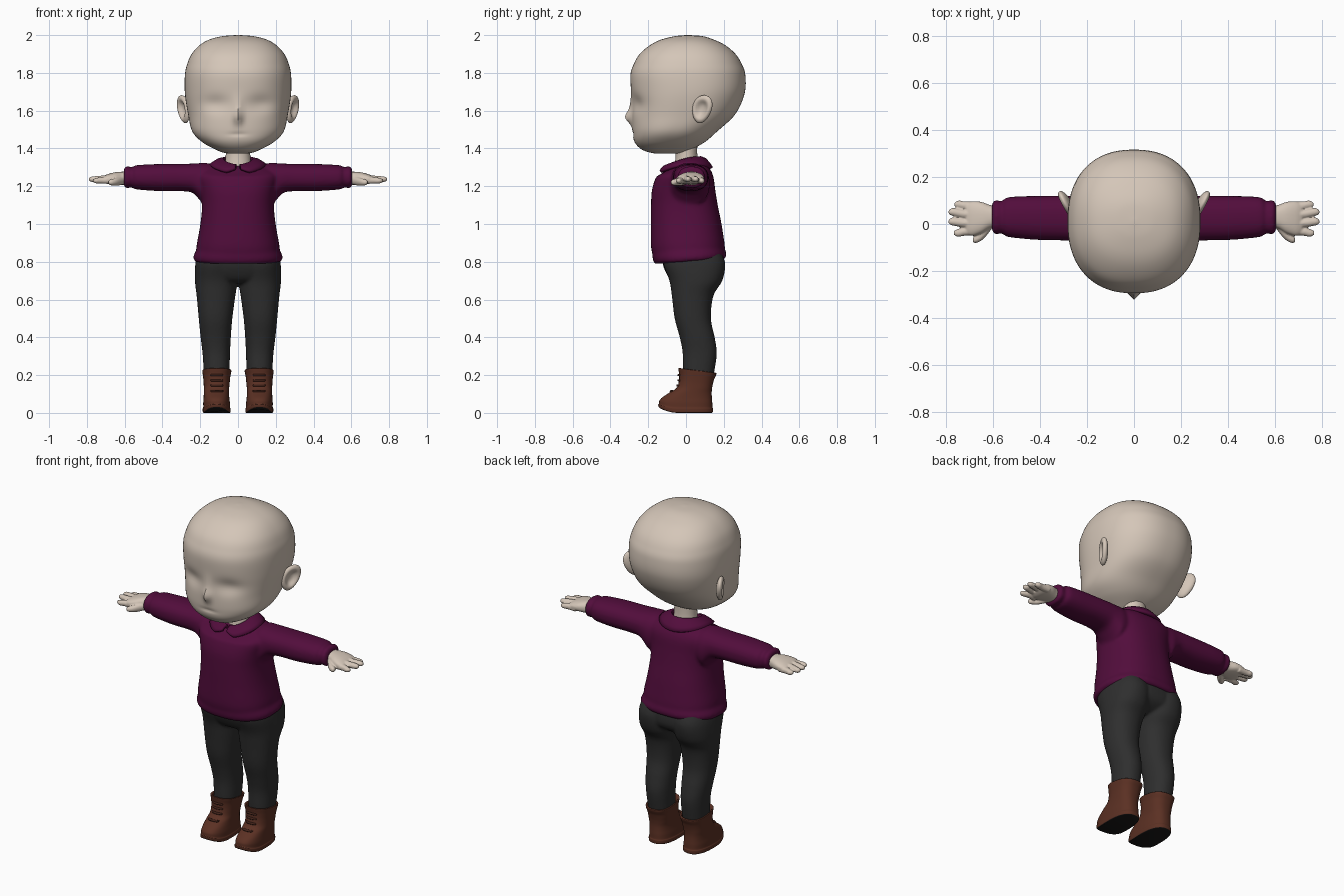
import bpy, bmesh, math
from mathutils import Matrix, Vector


def material(name, rgb):
    m = bpy.data.materials.new(name)
    m.diffuse_color = (*rgb, 1)
    return m


SKIN = material("skin", (0.66, 0.565, 0.48))
WOOL = material("plum wool", (0.085, 0.004, 0.045))
CLOTH = material("charcoal cloth", (0.028, 0.028, 0.028))
LEATHER = material("brown leather", (0.105, 0.030, 0.017))
LACE = material("dark lace", (0.05, 0.015, 0.009))
SOLE = material("black sole", (0.010, 0.009, 0.009))


def spline(rows, steps):
    """Smooth curve through all rows (Catmull-Rom)."""
    out = []
    for i in range(len(rows) - 1):
        a, b, c, d = (rows[max(0, min(len(rows) - 1, i + k))] for k in (-1, 0, 1, 2))
        for s in range(steps):
            t = s / steps
            out.append([0.5 * (2*q + (r-p)*t + (2*p-5*q+4*r-w)*t*t + (3*q-p-3*r+w)*t**3)
                        for p, q, r, w in zip(a, b, c, d)])
    return out + [list(rows[-1])]


def tube(bm, rows, axis='z', n=32, p=2.0, steps=5, side=1, warp=None):
    """Loft of rounded sections; a row is (position, min1, max1, min2, max2)."""
    rings = []
    for t, a0, a1, b0, b1 in spline(rows, steps):
        ring = []
        for k in range(n):
            c, s = math.cos(2*math.pi*k/n), math.sin(2*math.pi*k/n)
            u = (a0+a1)/2 + (a1-a0)/2 * math.copysign(abs(c)**(2/p), c)
            v = (b0+b1)/2 + (b1-b0)/2 * math.copysign(abs(s)**(2/p), s)
            co = Vector((u, v, t) if axis == 'z' else (t, u, v))
            if warp:
                co = warp(co)
            co.x *= side
            ring.append(bm.verts.new(co))
        rings.append(ring)
    for r0, r1 in zip(rings, rings[1:]):
        for k in range(n):
            j = (k+1) % n
            bm.faces.new((r0[k], r0[j], r1[j], r1[k]))
    bm.faces.new(rings[0])
    bm.faces.new(rings[-1])


def finish(name, bm, mats, rule=None, voxel=0, solid=0, relax=4):
    bmesh.ops.recalc_face_normals(bm, faces=bm.faces)
    if rule:
        bm.normal_update()
        for f in bm.faces:
            f.material_index = rule(f)
    me = bpy.data.meshes.new(name)
    bm.to_mesh(me)
    bm.free()
    ob = bpy.data.objects.new(name, me)
    bpy.context.collection.objects.link(ob)
    for m in mats:
        me.materials.append(m)
    bpy.ops.object.select_all(action='DESELECT')
    ob.select_set(True)
    bpy.context.view_layer.objects.active = ob
    bpy.ops.object.shade_smooth_by_angle(angle=math.radians(50))
    if solid:
        mod = ob.modifiers.new("thickness", 'SOLIDIFY')
        mod.thickness, mod.offset = solid, 0
    if voxel:  # fuse the overlapping lofts into one soft skin
        mod = ob.modifiers.new("fuse", 'REMESH')
        mod.mode, mod.voxel_size, mod.use_smooth_shade = 'VOXEL', voxel, True
        mod = ob.modifiers.new("relax", 'SMOOTH')
        mod.factor, mod.iterations = 0.5, relax
    return ob


# Head with nose, eye sockets and mouth
def face(co):
    x, z = co.x, co.z
    if co.y < -0.12:
        co.y -= 0.034 * math.exp(-(x/0.022)**2 - ((z-1.565)/0.035)**2)
        co.y -= 0.010 * math.exp(-(x/0.02)**2 - ((z-1.62)/0.05)**2)
        co.y += 0.020 * math.exp(-((abs(x)-0.12)/0.075)**2 - ((z-1.635)/0.045)**2)
        co.y += 0.006 * math.exp(-(x/0.045)**2 - ((z-1.475)/0.009)**2)
    return co


bm = bmesh.new()
tube(bm, [(1.372, -.01, .01, -.13, -.08), (1.376, -.07, .07, -.18, -.02), (1.395, -.12, .12, -.235, .03),
          (1.434, -.19, .19, -.272, .10), (1.49, -.242, .242, -.283, .165), (1.58, -.264, .264, -.286, .26),
          (1.69, -.281, .281, -.29, .31), (1.79, -.281, .281, -.294, .314), (1.85, -.268, .268, -.275, .294),
          (1.90, -.245, .245, -.245, .262), (1.945, -.205, .205, -.193, .21), (1.975, -.155, .155, -.135, .15),
          (1.994, -.085, .085, -.06, .09), (2.0, -.01, .01, 0, .02)], n=128, p=2.3, steps=8, warp=face)
finish("head", bm, [SKIN])

# Ears: cupped discs angled out toward the back
bm = bmesh.new()
for side in (1, -1):
    ear = bmesh.ops.create_uvsphere(bm, u_segments=32, v_segments=24, radius=1)['verts']
    turn = Matrix.Rotation(math.radians(-27), 3, 'Z')
    for v in ear:
        c = v.co.copy()
        r = math.hypot(c.y, c.z)
        x = 0.024 * c.x
        if c.x > 0:
            x -= 0.030 * math.exp(-(r/0.6)**4) * c.x
        q = turn @ Vector((x, 0.057 * c.y * (1 + 0.15*c.z), 0.074 * c.z))
        v.co = ((0.288 + q.x + 0.14*q.z) * side, 0.085 + q.y + 0.15*q.z, 1.608 + q.z)
finish("ears", bm, [SKIN])

# Neck
bm = bmesh.new()
tube(bm, [(1.22, -.08, .08, -.07, .075), (1.30, -.072, .072, -.062, .068), (1.36, -.065, .065, -.055, .06),
          (1.43, -.065, .065, -.055, .06)])
finish("neck", bm, [SKIN])


# Sweater: torso with rolled hem, and sleeves with cuffs
def drape(co):
    if co.z < 0.95:
        co.z += 0.07 * co.y * (0.95 - co.z) / 0.15
    if co.z > 1.25 and co.y < 0:
        co.z += 0.3 * co.y * (co.z - 1.25) / 0.07
    return co


bm = bmesh.new()
tube(bm, [(.80, -.205, .205, -.145, .185), (.803, -.228, .228, -.165, .205), (.825, -.236, .236, -.176, .214),
          (.85, -.227, .227, -.178, .209), (.862, -.221, .221, -.181, .206), (.90, -.217, .217, -.186, .203),
          (1.0, -.199, .199, -.186, .188), (1.10, -.190, .190, -.185, .168), (1.18, -.198, .198, -.180, .155),
          (1.25, -.215, .215, -.158, .145), (1.29, -.195, .195, -.128, .128), (1.32, -.13, .13, -.085, .10),
          (1.327, -.08, .08, -.06, .08)], n=64, p=2.4, warp=drape)
for side in (1, -1):
    tube(bm, [(.08, -.06, .11, 1.15, 1.31), (.17, -.085, .125, 1.10, 1.323), (.205, -.08, .122, 1.13, 1.322),
              (.24, -.075, .12, 1.165, 1.32), (.30, -.07, .12, 1.174, 1.318), (.40, -.068, .119, 1.174, 1.318),
              (.48, -.062, .118, 1.178, 1.315), (.54, -.054, .113, 1.184, 1.311), (.555, -.043, .10, 1.19, 1.303),
              (.565, -.04, .097, 1.195, 1.30), (.58, -.043, .10, 1.19, 1.305), (.597, -.041, .098, 1.193, 1.303),
              (.605, -.02, .08, 1.21, 1.285)],
         axis='x', n=40, p=2.3, side=side)
finish("sweater", bm, [WOOL], voxel=0.009)

# Round folded collar, split at the front
bm = bmesh.new()
rows = []
for i in range(61):
    a = math.radians(7 + 346 * i / 60)
    front, s2 = ((1 + math.cos(a)) / 2)**2, math.sin(a)**2
    zin, zout = 1.348 - 0.042*front, 1.296 + 0.022*s2 - 0.028*front
    end = min(1, min(i, 60 - i) / 5 + 0.35)   # rounds the collar tips
    prof = [(.072, .078, zin - .012), (.082, .088, zin + .003), (.105, .108, zin * .8 + zout * .2 + .004),
            (.128, .128, zin * .35 + zout * .65 + .003), (.146, .142, zout)]
    row = []
    for j, (rx, ry, z) in enumerate(prof):
        w = end if j > 2 else 1
        rx, ry, z = (prof[2][k] + (q - prof[2][k]) * w for k, q in enumerate((rx, ry, z)))
        row.append(bm.verts.new((rx*math.sin(a), -0.006 - ry*math.cos(a), z)))
    rows.append(row)
for r0, r1 in zip(rows, rows[1:]):
    for j in range(4):
        bm.faces.new((r0[j], r0[j+1], r1[j+1], r1[j]))
finish("collar", bm, [WOOL], solid=0.016)

# Hands: palm, four fingers and a thumb
bm = bmesh.new()
for side in (1, -1):
    tube(bm, [(.57, -.015, .075, 1.207, 1.277), (.61, -.018, .08, 1.206, 1.277), (.65, -.04, .094, 1.209, 1.274),
              (.69, -.05, .096, 1.212, 1.264), (.715, -.04, .085, 1.222, 1.252)], axis='x', p=2.4, side=side)
    for y0, y1, tip, z in ((.078, .083, .765, 1.23), (.042, .051, .79, 1.238),
                           (.004, .010, .79, 1.238), (-.032, -.038, .768, 1.23)):
        tube(bm, [(.67, y0-.018, y0+.018, z-.018, z+.02), (.72, y0-.018, y0+.018, z-.017, z+.018),
                  (tip-.02, y1-.017, y1+.017, z-.016, z+.014), (tip-.004, y1-.01, y1+.01, z-.010, z+.009),
                  (tip, y1-.002, y1+.002, z-.002, z+.002)], axis='x', n=16, side=side)
    tube(bm, [(.605, -.02, .02, 1.21, 1.25), (.635, -.058, -.005, 1.203, 1.247), (.66, -.077, -.035, 1.203, 1.24),
              (.68, -.081, -.052, 1.207, 1.234), (.686, -.072, -.062, 1.217, 1.225)],
         axis='x', n=16, side=side)
finish("hands", bm, [SKIN], voxel=0.0045, relax=2)

# Trousers: hips and two legs
bm = bmesh.new()
tube(bm, [(.90, -.20, .20, -.13, .18), (.80, -.222, .222, -.125, .20), (.74, -.222, .222, -.105, .19),
          (.70, -.19, .19, -.075, .14), (.685, -.10, .10, -.03, .09)], n=48, p=2.4)
for side in (1, -1):
    tube(bm, [(.86, .01, .21, -.11, .18), (.79, 0, .226, -.12, .208), (.70, .002, .228, -.088, .192),
              (.62, .014, .219, -.075, .145), (.50, .03, .208, -.06, .132), (.40, .038, .198, -.033, .152),
              (.32, .042, .188, -.018, .163), (.23, .045, .182, -.016, .152), (.12, .05, .175, -.01, .13)],
         n=40, p=2.2, side=side)
finish("trousers", bm, [CLOTH], voxel=0.009, relax=3)


# Boots with lifted toe, welt and a collar higher at the front
def boot_shape(co):
    if co.y < -0.04 and co.z < 0.1:
        co.z += 0.028 * ((-0.04 - co.y) / 0.105)**2 * (0.1 - co.z) / 0.1
    if co.z > 0.14:
        co.z -= 0.13 * (co.y - 0.06) * min(1, (co.z - 0.14) / 0.06)
    return co


bm = bmesh.new()
for side in (1, -1):
    tube(bm, [(0, .045, .18, -.135, .135), (.004, .040, .186, -.145, .142), (.022, .039, .187, -.147, .143),
              (.030, .042, .184, -.143, .140), (.055, .043, .184, -.140, .139), (.08, .046, .182, -.124, .137),
              (.105, .048, .181, -.092, .136), (.13, .047, .181, -.052, .138), (.16, .044, .182, -.038, .143),
              (.19, .041, .185, -.036, .150), (.215, .036, .188, -.040, .160), (.224, .036, .188, -.040, .160),
              (.222, .044, .180, -.030, .150), (.20, .05, .175, -.02, .145)],
         n=48, p=2.5, side=side, warp=boot_shape)
finish("boots", bm, [LEATHER, SOLE], rule=lambda f: int(f.normal.z < -0.6 and f.calc_center_median().z < 0.05))

# Boot laces across the front
bm = bmesh.new()
for side in (1, -1):
    for z, y in ((.115, -.078), (.145, -.043), (.172, -.037), (.20, -.037)):
        tube(bm, [(.078, y+.008, y+.014, z-.003, z+.003), (.085, y-.003, y+.012, z-.006, z+.006),
                  (.112, y-.009, y+.008, z-.006, z+.006), (.139, y-.003, y+.012, z-.006, z+.006),
                  (.146, y+.008, y+.014, z-.003, z+.003)], axis='x', n=10, steps=3, side=side)
finish("laces", bm, [LACE])
